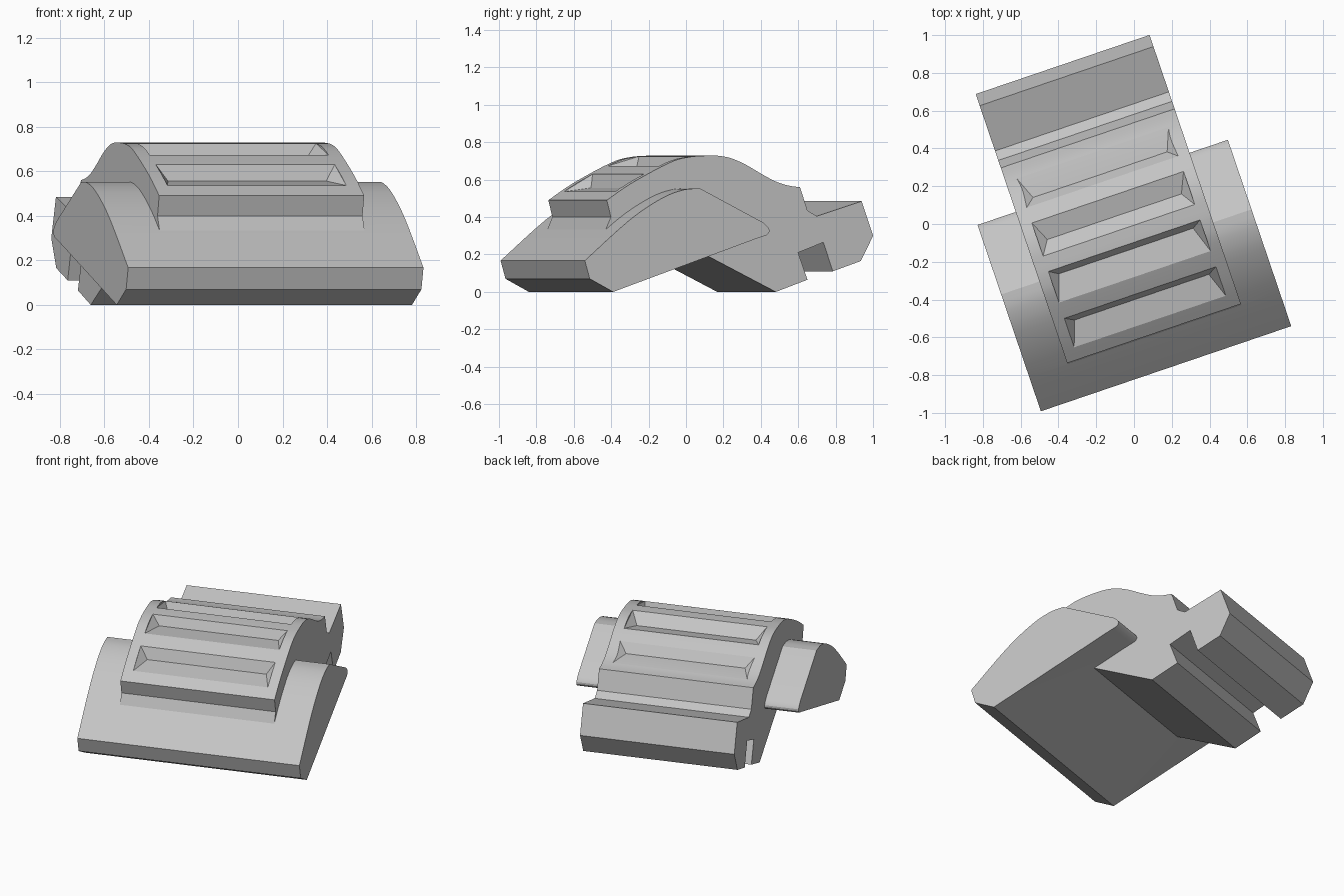
import bpy, bmesh, math
from mathutils import Matrix

if "Cube" in bpy.data.objects:
    bpy.data.objects.remove(bpy.data.objects["Cube"])

TURN = Matrix.Rotation(math.atan2(0.322, 0.947), 4, 'Z')
MID = -0.086          # centre of the part across its width
grey = bpy.data.materials.new("plain grey")
grey.diffuse_color = (0.55, 0.55, 0.55, 1)
grey.use_nodes = True
grey.node_tree.nodes["Principled BSDF"].inputs["Base Color"].default_value = grey.diffuse_color


def make(name, bm):
    bmesh.ops.recalc_face_normals(bm, faces=bm.faces)
    me = bpy.data.meshes.new(name)
    bm.to_mesh(me)
    bm.free()
    me.materials.append(grey)
    ob = bpy.data.objects.new(name, me)
    bpy.context.collection.objects.link(ob)
    ob.matrix_world = TURN
    return ob


def extrude_profile(name, pts, half):
    """Side profile (depth, height) extruded across the width."""
    bm = bmesh.new()
    face = bm.faces.new([bm.verts.new((MID - half, v, z)) for v, z in pts])
    out = bmesh.ops.extrude_face_region(bm, geom=[face])
    moved = [g for g in out["geom"] if isinstance(g, bmesh.types.BMVert)]
    bmesh.ops.translate(bm, verts=moved, vec=(2 * half, 0, 0))
    return make(name, bm)


def smooth(pts, steps=4):
    """Catmull-Rom curve through the points."""
    p = [pts[0]] + pts + [pts[-1]]
    res = []
    for i in range(1, len(p) - 2):
        for k in range(steps):
            t = k / steps
            res.append(tuple(
                0.5 * (2 * b + (c - a) * t + (2 * a - 5 * b + 4 * c - d) * t * t
                       + (3 * b - a - 3 * c + d) * t ** 3)
                for a, b, c, d in zip(p[i - 1], p[i], p[i + 1], p[i + 2])))
    return res + [pts[-1]]


def boolean(ob, other, op):
    m = ob.modifiers.new(op, 'BOOLEAN')
    m.operation, m.solver, m.object = op, 'EXACT', other
    bpy.context.view_layer.objects.active = ob
    bpy.ops.object.modifier_apply(modifier=m.name)
    bpy.data.objects.remove(other)


# wide wedge plate with curved front and rounded rear tip
plate_top = smooth([(-0.78, 0.167), (-0.526, 0.385), (-0.346, 0.50),
                    (-0.22, 0.546), (-0.127, 0.552)])
plate_tip = smooth([(0.225, 0.372), (0.256, 0.345), (0.262, 0.322),
                    (0.245, 0.303), (0.203, 0.29)], 2)
plate = extrude_profile("wide_plate", plate_top + plate_tip
                        + [(-0.62, 0), (-0.752, 0.07)], 0.70)

# central body with domed top, stepped rear hook and lower leg
dome = smooth([(-0.583, 0.49), (-0.442, 0.582), (-0.231, 0.69), (-0.125, 0.72),
               (-0.03, 0.728), (0.043, 0.728), (0.117, 0.715), (0.202, 0.68),
               (0.286, 0.633), (0.371, 0.59), (0.445, 0.568), (0.508, 0.56)])
rear = [(0.55, 0.435), (0.603, 0.405), (0.856, 0.485), (0.921, 0.30),
        (0.851, 0.165), (0.693, 0.11), (0.64, 0.265), (0.497, 0.21),
        (0.55, 0.065), (0.371, 0)]
inside = [(-0.06, 0.215), (-0.5, 0.15), (-0.60, 0.29), (-0.595, 0.32), (-0.56, 0.40)]
body = extrude_profile("ribbed_body", dome + rear + inside, 0.486)


def dome_height(v):
    for (a, za), (b, zb) in zip(dome, dome[1:]):
        if a <= v <= b:
            return za + (zb - za) * (v - a) / (b - a)


boolean(body, plate, 'UNION')

# four wedge-shaped recesses: front edge, rear edge, deepest line
for v0, v1, va, za in [(-0.516, -0.354, -0.38, 0.556), (-0.266, -0.092, -0.122, 0.666),
                       (-0.006, 0.179, 0.07, 0.667), (0.265, 0.427, 0.305, 0.585)]:
    z0, z1 = dome_height(v0), dome_height(v1)
    n = math.hypot(v1 - v0, z1 - z0)
    nv, nz = -(z1 - z0) / n * 0.06, (v1 - v0) / n * 0.06
    bm = bmesh.new()
    for s in (-1, 1):
        for v, z, half in [(v0, z0, 0.424), (v1, z1, 0.424), (va, za, 0.375),
                           (v0 + nv, z0 + nz, 0.424), (v1 + nv, z1 + nz, 0.424)]:
            bm.verts.new((MID + s * half, v, z))
    bmesh.ops.convex_hull(bm, input=bm.verts)
    boolean(body, make("recess_cutter", bm), 'DIFFERENCE')

# smooth curves, crisp edges
bpy.ops.object.select_all(action='DESELECT')
body.select_set(True)
bpy.context.view_layer.objects.active = body
bpy.ops.object.shade_smooth_by_angle(angle=math.radians(25))
